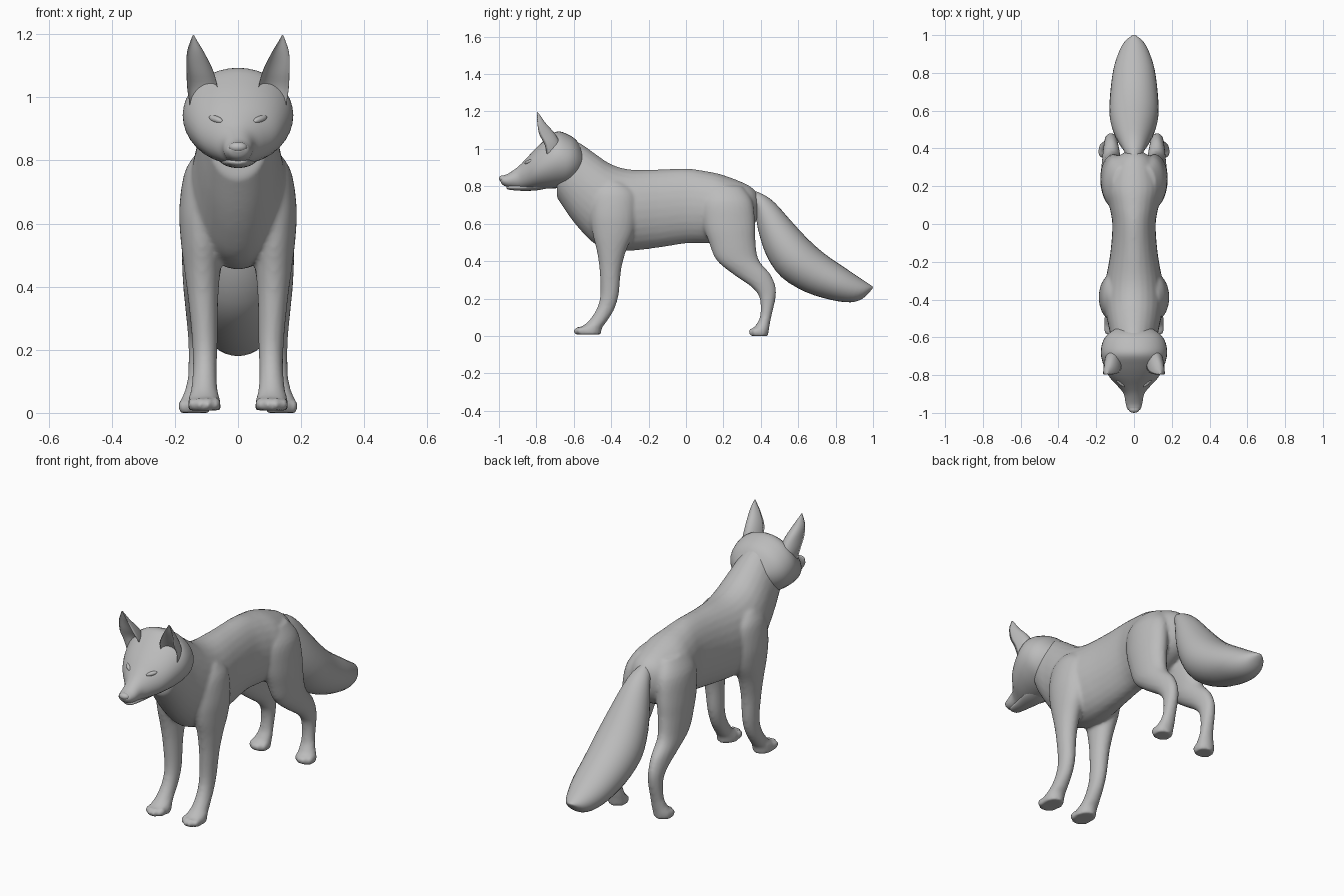
import bpy, bmesh, math
from mathutils import Vector, Matrix

fur = bpy.data.materials.new("grey fur")
fur.diffuse_color = (0.5, 0.5, 0.5, 1)


def smooth_keys(keys, steps):
    """Catmull-Rom interpolation through the ring keys."""
    out = []
    for i in range(len(keys) - 1):
        p = [keys[max(0, min(len(keys) - 1, i + k))] for k in (-1, 0, 1, 2)]
        for s in range(steps):
            t = s / steps
            out.append([0.5 * (2 * b + (c - a) * t + (2 * a - 5 * b + 4 * c - d) * t * t
                               + (3 * b - a - 3 * c + d) * t ** 3) for a, b, c, d in zip(*p)])
    return out + [list(keys[-1])]


def loft(bm, keys, side=1, seg=28, steps=4, dish=None):
    """Rings spanning point a to point b in the yz plane: (x, ya, za, yb, zb, half width)."""
    rings = []
    for x, ya, za, yb, zb, hw in smooth_keys(keys, steps):
        ring = []
        for k in range(seg):
            t = 2 * math.pi * k / seg
            c = math.cos(t)
            if dish is not None and c > 0:
                c *= dish
            ring.append(bm.verts.new((side * (x + hw * math.sin(t)),
                                      (ya + yb) / 2 + c * (ya - yb) / 2,
                                      (za + zb) / 2 + c * (za - zb) / 2)))
        rings.append(ring)
    for r, q in zip(rings, rings[1:]):
        for k in range(seg):
            n = (k + 1) % seg
            bm.faces.new((r[k], r[n], q[n], q[k]))
    bm.faces.new(rings[0])
    bm.faces.new(rings[-1])


def ball(bm, loc, radii, rot=Matrix()):
    m = Matrix.Translation(loc) @ rot @ Matrix.Diagonal((*radii, 1))
    bmesh.ops.create_uvsphere(bm, u_segments=16, v_segments=10, radius=1, matrix=m)


def finish(bm, name):
    bmesh.ops.recalc_face_normals(bm, faces=bm.faces)
    for f in bm.faces:
        f.smooth = True
    me = bpy.data.meshes.new(name)
    bm.to_mesh(me)
    bm.free()
    me.materials.append(fur)
    ob = bpy.data.objects.new(name, me)
    bpy.context.collection.objects.link(ob)
    return ob


def upright(keys):   # (y, top, bottom, half width) -> ring keys
    return [(0, y, t, y, b, w) for y, t, b, w in keys]


def level(keys):     # (x, front y, back y, z, half width) -> ring keys
    return [(x, f, z, b, z, w) for x, f, b, z, w in keys]


# Torso and neck
bm = bmesh.new()
loft(bm, upright([
    (.38, .765, .62, .05), (.33, .808, .56, .11), (.2, .86, .5, .15), (.1, .882, .495, .132),
    (0, .895, .495, .115), (-.15, .89, .472, .125), (-.3, .89, .455, .15), (-.4, .918, .46, .158),
    (-.48, .97, .487, .148), (-.55, 1.02, .55, .133), (-.62, 1.055, .635, .12), (-.69, 1.05, .74, .1)]))

# Legs, paws and toes
front_leg = level([
    (.09, -.45, -.33, .82, .045), (.105, -.5, -.27, .76, .065), (.114, -.51, -.265, .65, .072),
    (.114, -.5, -.28, .55, .068), (.113, -.476, -.322, .45, .057), (.11, -.462, -.347, .35, .047),
    (.105, -.458, -.36, .22, .04), (.105, -.48, -.385, .14, .038), (.107, -.525, -.425, .075, .042),
    (.107, -.565, -.448, .045, .05), (.107, -.59, -.455, .008, .053)])
hind_leg = level([
    (.07, .12, .3, .8, .045), (.09, .08, .355, .72, .073), (.105, .09, .37, .6, .072),
    (.112, .122, .372, .5, .066), (.118, .163, .39, .405, .056), (.12, .252, .452, .33, .047),
    (.122, .352, .48, .26, .038), (.122, .394, .479, .2, .035), (.125, .397, .458, .11, .035),
    (.13, .375, .448, .06, .043), (.136, .355, .444, .035, .049), (.138, .345, .438, 0, .051)])
for s in (1, -1):
    loft(bm, front_leg, s)
    loft(bm, hind_leg, s)
    for dx, back in ((-.038, .018), (-.013, 0), (.013, 0), (.038, .018)):
        ball(bm, (s * (.107 + dx), -.572 + back, .027), (.0145, .031, .022))
        ball(bm, (s * (.138 + dx), .362 + back, .022), (.0145, .03, .021))
body = finish(bm, "body_and_legs")
rm = body.modifiers.new("merge", 'REMESH')
rm.mode = 'VOXEL'
rm.voxel_size = .0095
rm.use_smooth_shade = True
sm = body.modifiers.new("soften", 'SMOOTH')
sm.factor = .5
sm.iterations = 6

# Head
bm = bmesh.new()
loft(bm, upright([
    (-.993, .847, .828, .016), (-.98, .857, .808, .034), (-.95, .868, .795, .044),
    (-.9, .903, .787, .054), (-.86, .942, .785, .085), (-.81, .996, .786, .13),
    (-.75, 1.052, .787, .16), (-.69, 1.093, .79, .175), (-.63, 1.077, .8, .168),
    (-.585, 1.045, .83, .14), (-.55, .99, .87, .09)]), seg=36)
finish(bm, "head")

# Lower jaw
bm = bmesh.new()
loft(bm, upright([(-.96, .8, .79, .015), (-.945, .806, .782, .03), (-.88, .815, .776, .042),
                  (-.8, .83, .778, .06), (-.74, .84, .79, .06)]))
finish(bm, "lower_jaw")

# Nose
bm = bmesh.new()
ball(bm, (0, -.98, .842), (.029, .02, .017))
finish(bm, "nose")

# Ears with a hollow front, and slanted eyes
for s, label in ((1, "right"), (-1, "left")):
    bm = bmesh.new()
    loft(bm, level([
        (.108, -.81, -.67, .95, .04), (.112, -.84, -.67, 1.02, .048), (.12, -.87, -.7, 1.08, .043),
        (.134, -.838, -.752, 1.14, .028), (.14, -.815, -.78, 1.18, .01),
        (.141, -.8, -.794, 1.197, .002)]), s, dish=-.45)
    finish(bm, label + "_ear")
    bm = bmesh.new()
    tilt = Matrix.Rotation(s * .75, 4, 'Z') @ Matrix.Rotation(-s * .25, 4, 'Y')
    ball(bm, (s * .07, -.842, .93), (.03, .011, .011), tilt)
    finish(bm, label + "_eye")

# Tail
bm = bmesh.new()
loft(bm, [
    (0, .34, .785, .32, .66, .035), (0, .41, .758, .365, .68, .052), (0, .475, .712, .385, .57, .078),
    (0, .56, .617, .43, .43, .11), (0, .65, .52, .51, .315, .13), (0, .74, .44, .64, .235, .126),
    (0, .85, .364, .78, .192, .11), (0, .93, .31, .88, .18, .082), (0, .98, .277, .945, .2, .05),
    (0, 1, .262, .995, .25, .01)], steps=3)
finish(bm, "tail")
